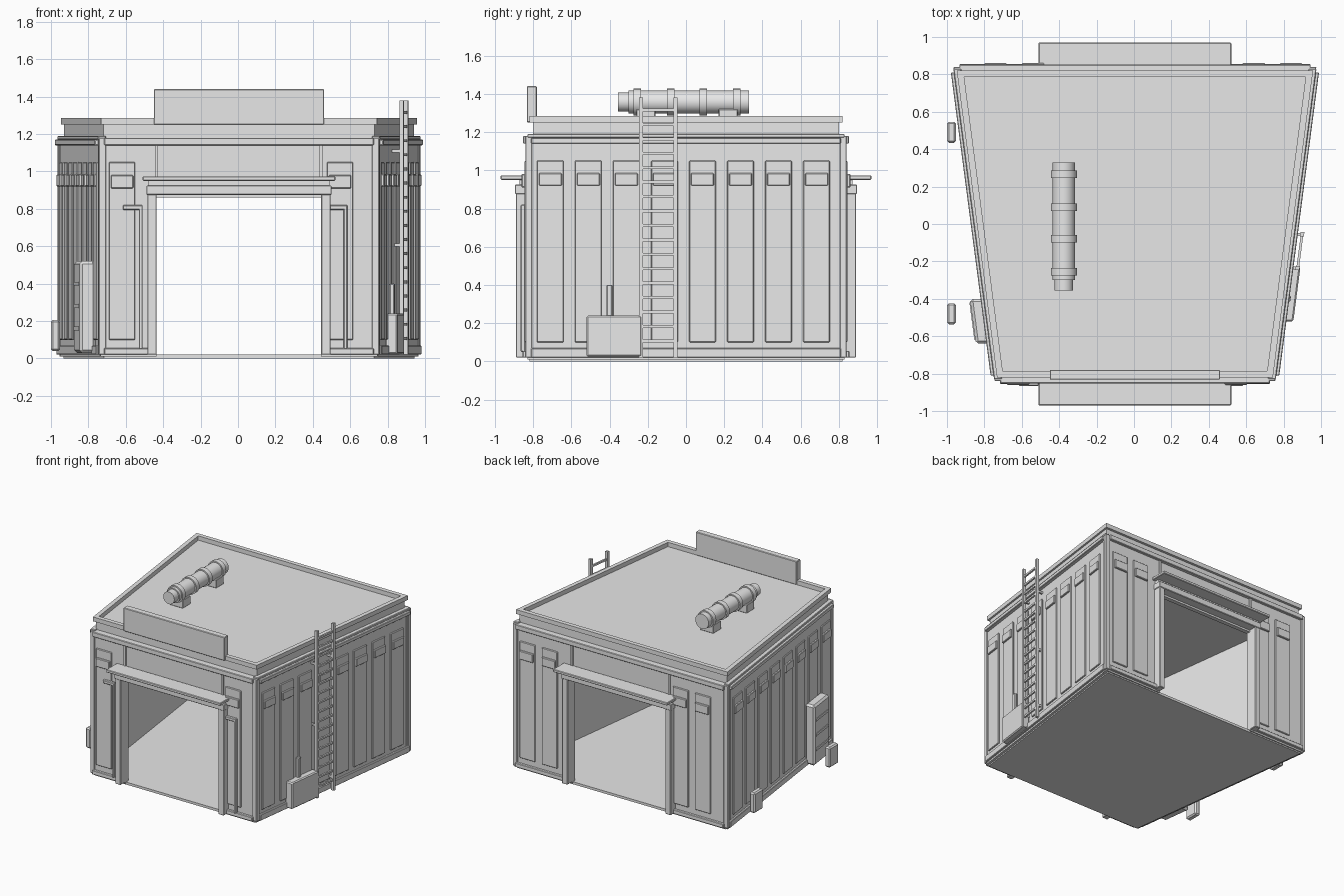
import bpy, bmesh, math
from mathutils import Matrix

if "Cube" in bpy.data.objects:
    bpy.data.objects.remove(bpy.data.objects["Cube"], do_unlink=True)

grey = bpy.data.materials.new("plain_grey")
grey.use_nodes = True
GREY = (0.8, 0.8, 0.8, 1)
grey.diffuse_color = GREY
grey.node_tree.nodes["Principled BSDF"].inputs["Base Color"].default_value = GREY

CX = 0.005          # centre line of the building
DOOR_L, DOOR_R = -0.435, 0.445


def half_width(y):
    """Outer wall distance from the centre line; the plan widens to the back."""
    return 0.85 + 0.131 * y


def finish(name, bm, bevel=0.0):
    bmesh.ops.recalc_face_normals(bm, faces=bm.faces)
    mesh = bpy.data.meshes.new(name)
    bm.to_mesh(mesh)
    bm.free()
    mesh.materials.append(grey)
    obj = bpy.data.objects.new(name, mesh)
    bpy.context.collection.objects.link(obj)
    if bevel:
        mod = obj.modifiers.new("soft_edge", "BEVEL")
        mod.width = bevel
        mod.segments = 1
    return obj


def block(name, x, y, z, bevel=0.004, warp=None):
    """Box from ranges; warp may move its corners."""
    bm = bmesh.new()
    bmesh.ops.create_cube(bm, size=1)
    for v in bm.verts:
        v.co = [r[0] if c < 0 else r[1] for c, r in zip(v.co, (x, y, z))]
        if warp:
            v.co = warp(*v.co)
    return finish(name, bm, bevel)


def side_block(name, side, depth, y, z, bevel=0.004):
    """Block following a slanted side wall; depth is measured outwards."""
    return block(name, depth, y, z, bevel,
                 lambda d, yy, zz: (CX + side * (half_width(yy) + d), yy, zz))


def slab(name, inset, y, z, bevel=0.0):
    """Full-width plate with the tapering plan."""
    return block(name, (-1, 1), y, z, bevel,
                 lambda s, yy, zz: (CX + s * (half_width(yy) - inset), yy, zz))


def end_block(name, end, x, depth, z, bevel=0.004):
    """Block on the front (-1) or back (1) wall."""
    return block(name, x, sorted(end * (0.83 + d) for d in depth), z, bevel)


def cylinder(name, radius, x, y, z, sides=24):
    bm = bmesh.new()
    bmesh.ops.create_cone(bm, cap_ends=True, segments=sides, radius1=radius,
                          radius2=radius, depth=y[1] - y[0])
    bmesh.ops.transform(bm, verts=bm.verts, matrix=Matrix.Translation(
        (x, sum(y) / 2, z)) @ Matrix.Rotation(math.pi / 2, 4, "X"))
    obj = finish(name, bm)
    bpy.context.view_layer.objects.active = obj
    obj.select_set(True)
    bpy.ops.object.shade_smooth_by_angle(angle=math.radians(40))
    obj.select_set(False)


# Floor, ceiling and roof
slab("floor", 0.02, (-0.82, 0.82), (0, 0.02))
slab("roof", 0.02, (-0.8, 0.8), (1.17, 1.25))
for end in (-1, 1):
    y = sorted((end * 0.785, end * 0.82))
    slab("roof_rim_end", 0.005, y, (1.25, 1.285))

# Slanted side walls with trim and ribbed panels
for side in (-1, 1):
    side_block("side_wall", side, (-0.04, 0), (-0.82, 0.82), (0.01, 1.18), 0)
    side_block("roof_rim_side", side, (-0.04, -0.005), (-0.82, 0.82), (1.25, 1.285), 0)
    side_block("side_base", side, (0, 0.02), (-0.81, 0.81), (0.02, 0.07))
    side_block("side_cornice", side, (-0.01, 0.028), (-0.81, 0.81), (1.14, 1.17))
    side_block("side_cornice_cap", side, (-0.03, 0.012), (-0.83, 0.83), (1.17, 1.19))
    for i in range(8):
        c = -0.71 + 0.199 * i
        side_block("side_panel", side, (0, 0.014), (c - 0.07, c + 0.07), (0.1, 1.05))
        side_block("side_panel_hood", side, (0.01, 0.028), (c - 0.06, c + 0.06), (0.92, 0.985))
    for end in (-1, 1):
        y = sorted((end * 0.805, end * 0.84))
        side_block("corner_post", side, (-0.03, 0.01), y, (0.02, 1.18))

# Front and back walls with doorway, trim and canopy
for end, panels in ((-1, (-0.62, 0.545)), (1, (-0.74, -0.54, 0.64, 0.84))):
    w = half_width(end * 0.83)
    left, right = CX - w, CX + w
    end_block("wall_left", end, (left, DOOR_L), (-0.04, 0), (0.01, 1.18), 0)
    end_block("wall_right", end, (DOOR_R, right), (-0.04, 0), (0.01, 1.18), 0)
    end_block("door_header", end, (DOOR_L, DOOR_R), (-0.04, -0.005), (0.86, 1.18), 0)
    end_block("end_cornice", end, (left + 0.02, right - 0.02), (-0.01, 0.022), (1.14, 1.18))
    end_block("base_left", end, (left + 0.02, DOOR_L), (0, 0.025), (0.02, 0.055))
    end_block("base_right", end, (DOOR_R, right - 0.02), (0, 0.025), (0.02, 0.055))
    for c in panels:
        end_block("end_panel", end, (c - 0.07, c + 0.07), (0, 0.014), (0.1, 1.05))
        end_block("end_panel_hood", end, (c - 0.06, c + 0.06), (0.01, 0.03), (0.91, 0.98))
    for x0, x1 in ((DOOR_L - 0.05, DOOR_L), (DOOR_R, DOOR_R + 0.05)):
        end_block("door_post", end, (x0, x1), (-0.04, 0.06), (0.02, 0.88))
    for x in (DOOR_L, DOOR_R):
        end_block("header_strip", end, (x - 0.008, x + 0.008), (-0.01, 0.01), (0.97, 1.18), 0)
    end_block("door_lintel", end, (-0.49, 0.5), (-0.04, 0.065), (0.875, 0.925))
    end_block("door_canopy", end, (-0.51, 0.52), (0, 0.14), (0.95, 0.973))
    end_block("canopy_support", end, (-0.48, 0.49), (0, 0.04), (0.925, 0.95), 0)

# Angled conduits on the front wall
for x in (-0.52, 0.575):
    end_block("conduit_drop", -1, (x - 0.01, x + 0.01), (0.01, 0.035), (0.05, 0.82))
    end_block("conduit_arm", -1, (x - 0.095, x + 0.01), (0.01, 0.035), (0.795, 0.82))

# Blank sign board above the front edge
block("sign_board", (-0.45, 0.46), (-0.832, -0.78), (1.25, 1.44))

# Roof tank with straps and saddles
TX, TZ = -0.375, 1.357
cylinder("tank_body", 0.06, TX, (-0.3, 0.33), TZ)
cylinder("tank_cap", 0.05, TX, (-0.355, -0.3), TZ)
for y in (-0.255, -0.08, 0.09, 0.265):
    cylinder("tank_strap", 0.07, TX, (y - 0.02, y + 0.02), TZ)
for y in (-0.21, 0.22):
    block("tank_saddle", (TX - 0.06, TX + 0.06), (y - 0.05, y + 0.05), (1.25, 1.32))

# Ladder on the left side
for y in (-0.235, -0.055):
    side_block("ladder_rail", 1, (0.04, 0.062), (y - 0.011, y + 0.011), (0.02, 1.38), 0)
    for z in (0.12, 0.6, 1.1):
        side_block("ladder_bracket", 1, (0, 0.045), (y - 0.008, y + 0.008), (z, z + 0.016), 0)
for i in range(17):
    z = 0.1 + 0.0755 * i
    side_block("ladder_rung", 1, (0.044, 0.058), (-0.23, -0.06), (z, z + 0.015), 0)

# Service boxes outside the walls
side_block("utility_box", 1, (0, 0.065), (-0.52, -0.23), (0.025, 0.24), 0.008)
side_block("utility_pipe", 1, (0.01, 0.035), (-0.415, -0.385), (0.23, 0.4))
side_block("wall_cabinet", -1, (0, 0.085), (-0.64, -0.4), (0.03, 0.52), 0.015)
for z in (0.15, 0.27, 0.39):
    side_block("cabinet_slat", -1, (0.08, 0.09), (-0.62, -0.42), (z, z + 0.02), 0)
for y in (-0.48, 0.49):
    block("small_box", (-1, -0.952), (y - 0.056, y + 0.056), (0.04, 0.205), 0.01)
